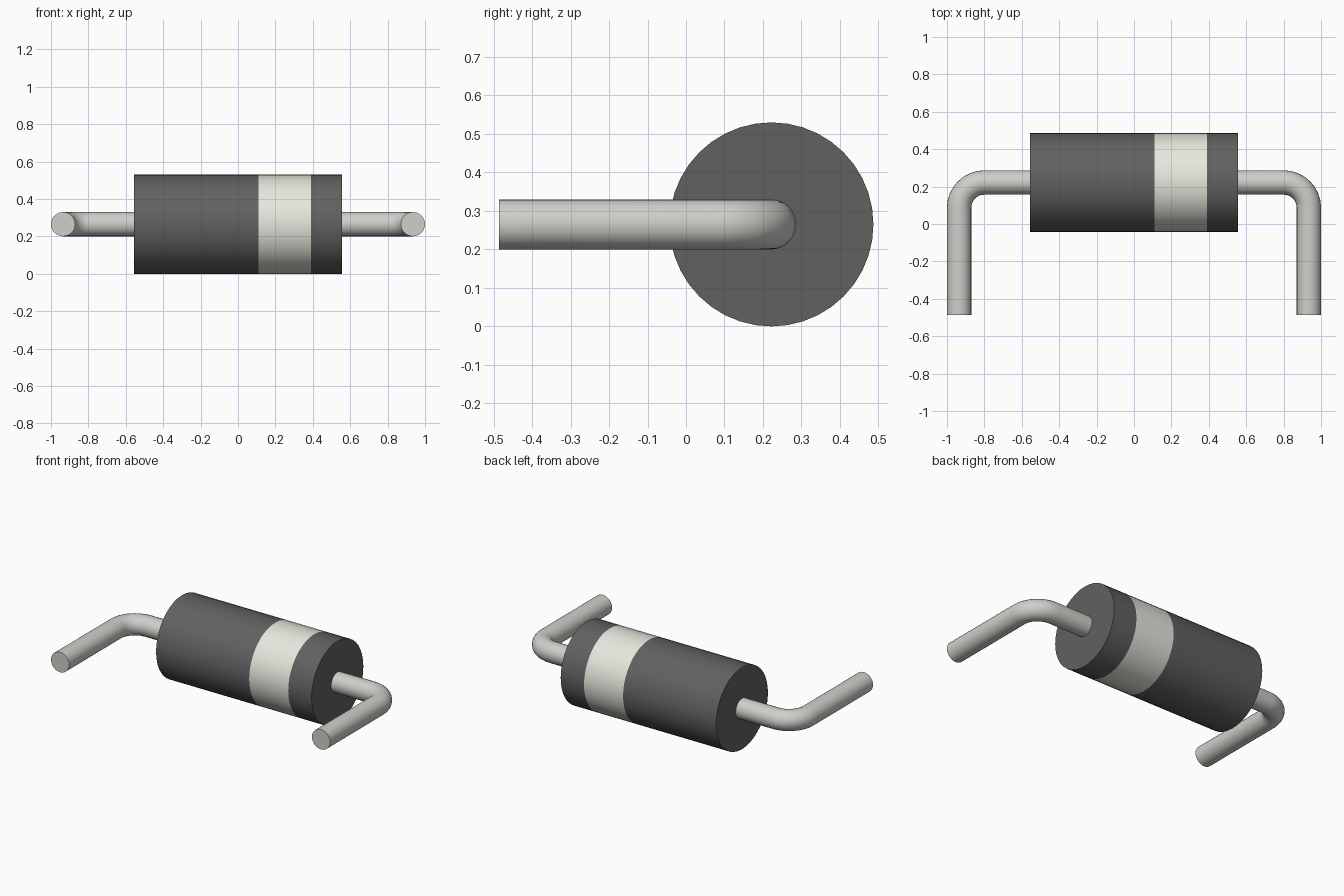
import bpy, bmesh
from math import sin, cos, pi, radians

if "Cube" in bpy.data.objects:
    bpy.data.objects.remove(bpy.data.objects["Cube"])

CY, CZ = 0.222, 0.265      # body axis
BODY_R, WIRE_R = 0.265, 0.065
SIDES = 40


def material(name, rgb):
    m = bpy.data.materials.new(name)
    m.diffuse_color = (*rgb, 1)
    m.use_nodes = True
    m.node_tree.nodes["Principled BSDF"].inputs["Base Color"].default_value = m.diffuse_color
    return m


dark = material("dark_plastic", (0.12, 0.12, 0.12))
pale = material("pale_paint", (0.80, 0.80, 0.73))
metal = material("metal", (0.62, 0.62, 0.59))


def smooth(ob):
    bpy.ops.object.select_all(action='DESELECT')
    ob.select_set(True)
    bpy.context.view_layer.objects.active = ob
    bpy.ops.object.shade_smooth_by_angle(angle=radians(40))


def sleeve(name, x0, x1, mat, cap=None):
    """Tube along x, optionally closed at its 'left' or 'right' end."""
    bm = bmesh.new()
    rings = [[bm.verts.new((x, CY + BODY_R * cos(2 * pi * i / SIDES),
                            CZ + BODY_R * sin(2 * pi * i / SIDES)))
              for i in range(SIDES)] for x in (x0, x1)]
    a, b = rings
    for i in range(SIDES):
        j = (i + 1) % SIDES
        bm.faces.new((a[i], b[i], b[j], a[j])[::-1])
    if cap == 'left':
        bm.faces.new(a[::-1])
    if cap == 'right':
        bm.faces.new(b)
    me = bpy.data.meshes.new(name)
    bm.to_mesh(me)
    bm.free()
    me.materials.append(mat)
    ob = bpy.data.objects.new(name, me)
    bpy.context.collection.objects.link(ob)
    smooth(ob)


def lead(name, s):
    """Round wire leaving the body along x, then bending to the front."""
    r, bx = 0.135, 0.80
    by = CY - r
    pts = [(0.50, CY)]
    pts += [(bx + r * sin(t * pi / 16), by + r * cos(t * pi / 16)) for t in range(9)]
    pts += [(bx + r, -0.486)]
    cu = bpy.data.curves.new(name, 'CURVE')
    cu.dimensions = '3D'
    cu.bevel_depth = WIRE_R
    cu.bevel_resolution = 10
    cu.use_fill_caps = True
    sp = cu.splines.new('POLY')
    sp.points.add(len(pts) - 1)
    for p, (x, y) in zip(sp.points, pts):
        p.co = (s * x, y, CZ, 1)
    cu.materials.append(metal)
    ob = bpy.data.objects.new(name, cu)
    bpy.context.collection.objects.link(ob)
    bpy.ops.object.select_all(action='DESELECT')
    ob.select_set(True)
    bpy.context.view_layer.objects.active = ob
    bpy.ops.object.convert(target='MESH')
    ob = bpy.context.view_layer.objects.active
    # weld the end caps to the wire so the mesh is closed
    bm = bmesh.new()
    bm.from_mesh(ob.data)
    bmesh.ops.remove_doubles(bm, verts=bm.verts, dist=1e-5)
    bmesh.ops.recalc_face_normals(bm, faces=bm.faces)
    bm.to_mesh(ob.data)
    bm.free()
    smooth(ob)


# Body in three flush sections
sleeve("body_long_section", -0.557, 0.11, dark, 'left')
sleeve("marker_band", 0.11, 0.39, pale)
sleeve("body_short_section", 0.39, 0.557, dark, 'right')

# Bent wire leads
for side, s in (("left", -1), ("right", 1)):
    lead(side + "_lead", s)
